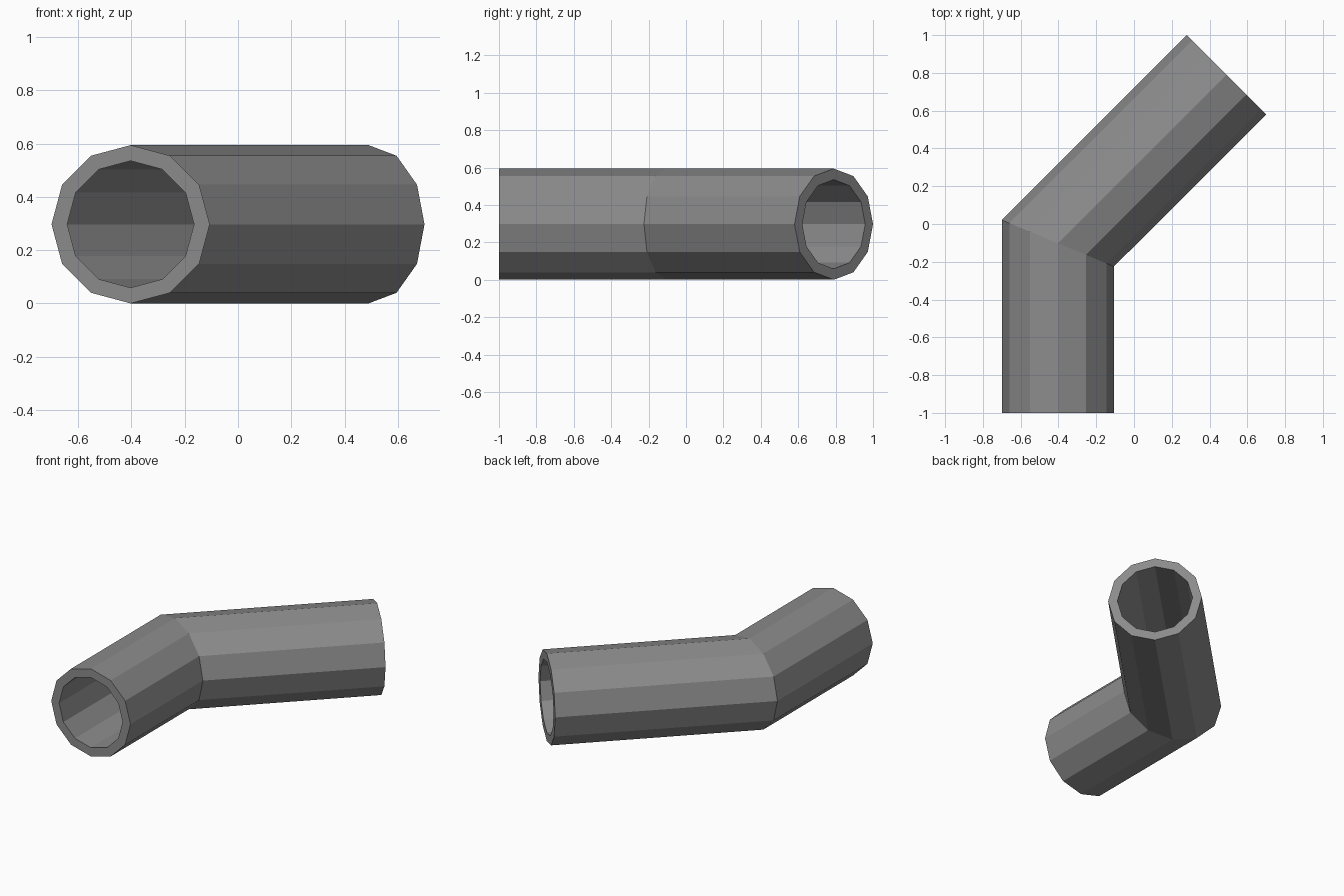
import bpy
import bmesh
import math
from mathutils import Vector

cube = bpy.data.objects.get("Cube")
if cube:
    bpy.data.objects.remove(cube, do_unlink=True)

SIDES = 12
OUTER, INNER = 0.297, 0.238

grey = bpy.data.materials.new("mid grey")
grey.use_nodes = True
colour = (0.26, 0.26, 0.26, 1)
grey.diffuse_color = colour
grey.node_tree.nodes["Principled BSDF"].inputs["Base Color"].default_value = colour

# Path stations: centre, heading of the cut plane from +y, sideways stretch at the mitre
bend = math.radians(45)
stations = [
    (Vector((-0.403, -1.0, OUTER)), 0, 1),
    (Vector((-0.403, -0.102, OUTER)), bend / 2, 1 / math.cos(bend / 2)),
    (Vector((0.49, 0.79, OUTER)), bend, 1),
]


def ring(bm, station, radius):
    """Twelve-sided cross-section lying in the station's cut plane."""
    centre, heading, stretch = station
    side = Vector((math.cos(heading), -math.sin(heading), 0)) * stretch
    up = Vector((0, 0, 1))
    angles = [math.tau * i / SIDES for i in range(SIDES)]
    return [bm.verts.new(centre + radius * (side * math.cos(a) + up * math.sin(a)))
            for a in angles]


def bridge(bm, a, b):
    for i in range(SIDES):
        j = (i + 1) % SIDES
        bm.faces.new((a[i], a[j], b[j], b[i]))


# Hollow elbow pipe: outer wall forward, inner wall back, closed by the end rims
bm = bmesh.new()
outer = [ring(bm, s, OUTER) for s in stations]
inner = [ring(bm, s, INNER) for s in stations]
loop = outer + inner[::-1]
for k in range(len(loop)):
    bridge(bm, loop[k], loop[(k + 1) % len(loop)])
bmesh.ops.recalc_face_normals(bm, faces=bm.faces)

mesh = bpy.data.meshes.new("elbow_pipe")
bm.to_mesh(mesh)
bm.free()
mesh.materials.append(grey)
pipe = bpy.data.objects.new("elbow_pipe", mesh)
bpy.context.collection.objects.link(pipe)
